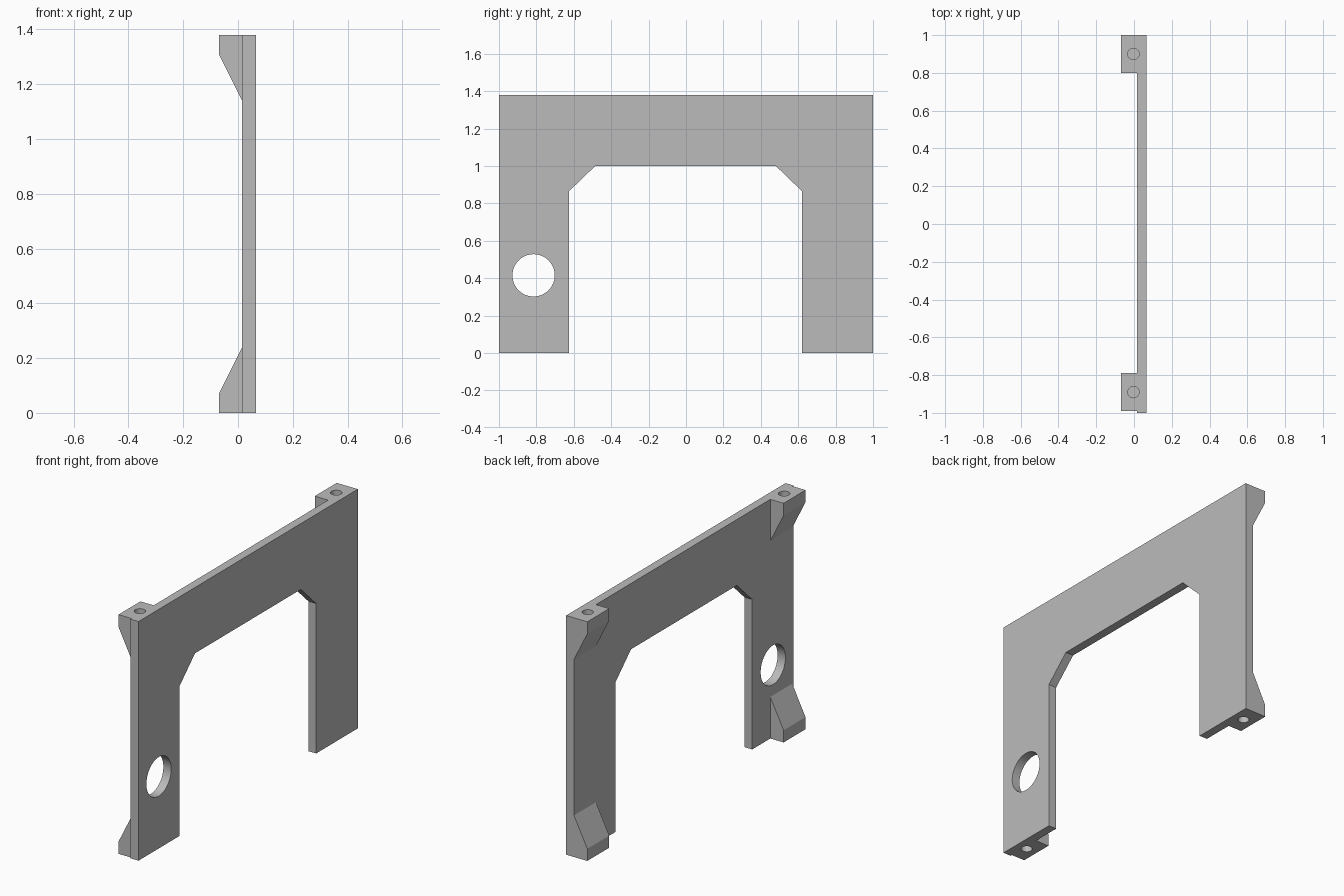
import bpy, bmesh, math
from mathutils import Vector

cube = bpy.data.objects.get("Cube")
if cube:
    bpy.data.objects.remove(cube, do_unlink=True)

HEIGHT = 1.38
BACK, INNER, FACE = -0.07, 0.015, 0.065   # x positions of the lug and plate faces

grey = bpy.data.materials.new("plain grey")
grey.use_nodes = True
grey.diffuse_color = (0.5, 0.5, 0.5, 1)
grey.node_tree.nodes["Principled BSDF"].inputs["Base Color"].default_value = (0.5, 0.5, 0.5, 1)


def prism(name, points, offset):
    """Extrude a closed outline of 3D points along offset."""
    bm = bmesh.new()
    face = bm.faces.new([bm.verts.new(p) for p in points])
    new = bmesh.ops.extrude_face_region(bm, geom=[face])["geom"]
    bmesh.ops.translate(bm, vec=Vector(offset),
                        verts=[v for v in new if isinstance(v, bmesh.types.BMVert)])
    bmesh.ops.recalc_face_normals(bm, faces=bm.faces)
    mesh = bpy.data.meshes.new(name)
    bm.to_mesh(mesh)
    bm.free()
    obj = bpy.data.objects.new(name, mesh)
    bpy.context.collection.objects.link(obj)
    mesh.materials.append(grey)
    return obj


def circle(radius, place, sides=48):
    return [place(radius * math.cos(2 * math.pi * i / sides),
                  radius * math.sin(2 * math.pi * i / sides)) for i in range(sides)]


def combine(target, tool, operation):
    """Apply a boolean and discard the tool object."""
    tool.hide_render = True
    mod = target.modifiers.new(operation.lower(), "BOOLEAN")
    mod.operation, mod.object, mod.solver = operation, tool, "EXACT"
    bpy.context.view_layer.objects.active = target
    bpy.ops.object.modifier_apply(modifier=mod.name)
    bpy.data.objects.remove(tool, do_unlink=True)


# Arched plate with chamfered inner corners
outline = [(-1, 0), (-0.625, 0), (-0.625, 0.865), (-0.485, 1.0), (0.48, 1.0),
           (0.62, 0.865), (0.62, 0), (1, 0), (1, HEIGHT), (-1, HEIGHT)]
frame = prism("arched_frame", [(INNER, y, z) for y, z in outline], (FACE - INNER, 0, 0))

# Tapered corner lugs, mirrored top to bottom
deep = 0.04
lug = [(deep, 0), (BACK, 0), (BACK, 0.07), (INNER, 0.24), (deep, 0.24)]
for start in (-0.99, 0.8):
    for top in (False, True):
        points = [(x, start, HEIGHT - z if top else z) for x, z in lug]
        combine(frame, prism("corner_lug", points, (0, 0.2, 0)), "UNION")

# Blind screw holes in the lugs
for y in (-0.89, 0.9):
    for z, depth in ((-0.02, 0.16), (HEIGHT + 0.02, -0.16)):
        ring = circle(0.03, lambda a, b: (-0.003 + a, y + b, z), 32)
        combine(frame, prism("screw_hole_cutter", ring, (0, 0, depth)), "DIFFERENCE")

# Large round hole through one leg
ring = circle(0.113, lambda a, b: (-0.03, -0.815 + a, 0.415 + b), 64)
combine(frame, prism("leg_hole_cutter", ring, (0.2, 0, 0)), "DIFFERENCE")

bpy.ops.object.select_all(action="DESELECT")
frame.select_set(True)
bpy.context.view_layer.objects.active = frame
bpy.ops.object.shade_smooth_by_angle(angle=math.radians(20))
